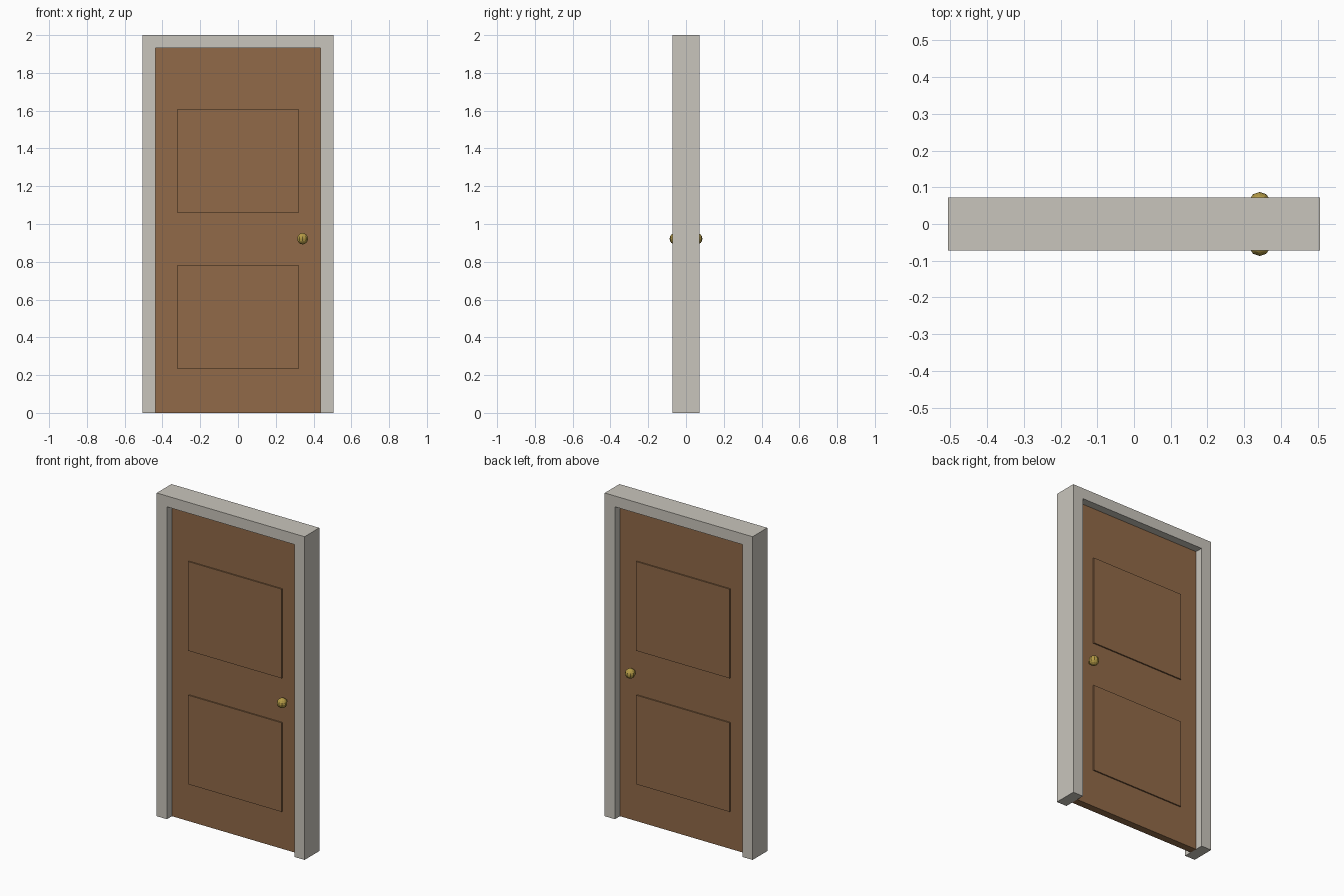
import bpy, bmesh, math
from mathutils import Matrix

if "Cube" in bpy.data.objects:
    bpy.data.objects.remove(bpy.data.objects["Cube"])

HALF_W, HEIGHT, HALF_D = 0.506, 2.0, 0.072   # frame outside
IN_W, IN_H = 0.436, 1.933                    # door opening
DOOR_Y, PANEL_Y = 0.023, 0.031               # half thicknesses


def material(name, rgb):
    m = bpy.data.materials.new(name)
    m.diffuse_color = (*rgb, 1)
    m.use_nodes = True
    m.node_tree.nodes["Principled BSDF"].inputs["Base Color"].default_value = m.diffuse_color
    return m


stone = material("pale grey", (0.584, 0.558, 0.503))
wood = material("brown wood", (0.283, 0.144, 0.065))
brass = material("brass", (0.45, 0.32, 0.06))


def finish(name, bm, mat):
    bmesh.ops.recalc_face_normals(bm, faces=bm.faces)
    me = bpy.data.meshes.new(name)
    bm.to_mesh(me)
    bm.free()
    me.materials.append(mat)
    ob = bpy.data.objects.new(name, me)
    bpy.context.collection.objects.link(ob)
    return ob


def slab(name, outline, y0, y1, mat):
    """Extrude an x/z outline from y0 to y1."""
    bm = bmesh.new()
    face = bm.faces.new([bm.verts.new((x, y0, z)) for x, z in outline])
    ext = bmesh.ops.extrude_face_region(bm, geom=[face])
    verts = [v for v in ext["geom"] if isinstance(v, bmesh.types.BMVert)]
    bmesh.ops.translate(bm, verts=verts, vec=(0, y1 - y0, 0))
    return finish(name, bm, mat)


def rect(w, z0, z1):
    return [(-w, z0), (w, z0), (w, z1), (-w, z1)]


# Door frame: two jambs and a lintel in one outline
slab("door_frame", [(-HALF_W, 0), (-IN_W, 0), (-IN_W, IN_H), (IN_W, IN_H),
                    (IN_W, 0), (HALF_W, 0), (HALF_W, HEIGHT), (-HALF_W, HEIGHT)],
     -HALF_D, HALF_D, stone)

# Door leaf
slab("door", rect(IN_W, 0, IN_H), -DOOR_Y, DOOR_Y, wood)

# Raised panels and knobs on both faces
for side, s in (("front", -1), ("back", 1)):
    for level, z0, z1 in (("lower", 0.232, 0.783), ("upper", 1.058, 1.61)):
        slab(f"{side}_{level}_panel", rect(0.32, z0, z1), s * DOOR_Y, s * PANEL_Y, wood)

    bm = bmesh.new()
    bmesh.ops.create_uvsphere(bm, u_segments=10, v_segments=8, radius=0.03,
                              matrix=Matrix.Translation((0.342, s * 0.057, 0.922)))
    finish(f"{side}_knob", bm, brass)

    # Short stem hidden behind the knob
    bm = bmesh.new()
    bmesh.ops.create_cone(bm, cap_ends=True, segments=8, radius1=0.012, radius2=0.012, depth=0.03,
                          matrix=Matrix.Translation((0.342, s * 0.035, 0.922))
                          @ Matrix.Rotation(math.pi / 2, 4, 'X'))
    finish(f"{side}_knob_stem", bm, brass)
